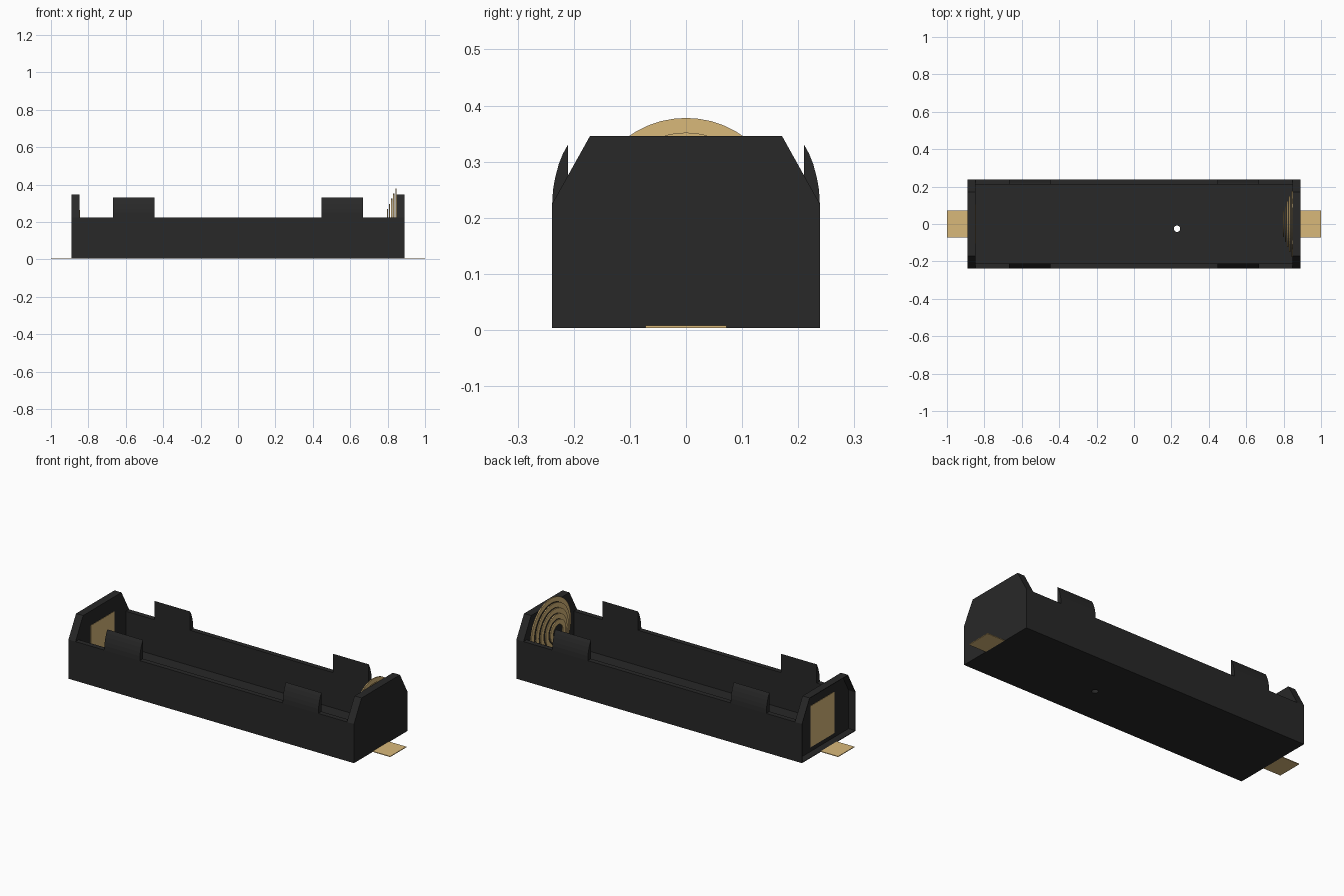
import bpy, bmesh, math

cube = bpy.data.objects.get("Cube")
if cube:
    bpy.data.objects.remove(cube, do_unlink=True)


def material(name, rgb, rough):
    m = bpy.data.materials.new(name)
    m.use_nodes = True
    m.diffuse_color = (*rgb, 1)
    b = m.node_tree.nodes["Principled BSDF"]
    b.inputs["Base Color"].default_value = (*rgb, 1)
    b.inputs["Roughness"].default_value = rough
    return m


BLACK = material("black plastic", (0.021, 0.021, 0.021), 0.6)
BRASS = material("brass metal", (0.69, 0.48, 0.195), 0.4)


def finish(name, bm, mat):
    bmesh.ops.recalc_face_normals(bm, faces=bm.faces)
    me = bpy.data.meshes.new(name)
    bm.to_mesh(me)
    bm.free()
    ob = bpy.data.objects.new(name, me)
    bpy.context.collection.objects.link(ob)
    me.materials.append(mat)
    return ob


def prism(name, profile, x0, x1, mat):
    """Extrude a closed (y, z) profile along x."""
    bm = bmesh.new()
    face = bm.faces.new([bm.verts.new((x0, y, z)) for y, z in profile])
    new = bmesh.ops.extrude_face_region(bm, geom=[face])["geom"]
    verts = [v for v in new if isinstance(v, bmesh.types.BMVert)]
    bmesh.ops.translate(bm, verts=verts, vec=(x1 - x0, 0, 0))
    return finish(name, bm, mat)


def box(name, x0, x1, y0, y1, z0, z1, mat):
    return prism(name, [(y0, z0), (y1, z0), (y1, z1), (y0, z1)], x0, x1, mat)


def circle(r, z, n=48):
    return [(r * math.cos(2 * math.pi * i / n), z + r * math.sin(2 * math.pi * i / n))
            for i in range(n)]


def cut(target, cutter):
    mod = target.modifiers.new("cut", "BOOLEAN")
    mod.object = cutter
    mod.operation = "DIFFERENCE"
    mod.solver = "EXACT"
    cutter.hide_render = True
    cutter.hide_viewport = True
    cutter.display_type = "WIRE"


L, W = 0.891, 0.2385             # half length and half width of the tray
X = 0.847                        # inner face of the end walls
BASE, RIM, TOP = 0.004, 0.225, 0.346

# One-piece tray with chamfered shoulders at both ends
end = [(-W, BASE), (W, BASE), (W, RIM), (0.171, TOP), (-0.171, TOP), (-W, RIM)]
tray = prism("tray", end, -L, L, BLACK)
cut(tray, box("rim_cutter", -X, X, -0.5, 0.5, RIM, 0.5, BLACK))
cut(tray, box("cavity_cutter", -X, X, -0.21, 0.21, 0.026, 0.4, BLACK))

# Small round hole in the floor
bm = bmesh.new()
bmesh.ops.create_cone(bm, cap_ends=True, segments=24, radius1=0.017, radius2=0.017, depth=0.2)
bmesh.ops.translate(bm, verts=bm.verts, vec=(0.23, -0.025, 0.02))
cut(tray, finish("floor_hole_cutter", bm, BLACK))

# Hollow outer side of the right end wall, leaving a thin lip
hollow = [(y * 0.985, 0.18 + (z - 0.18) * 0.98) for y, z in end]
cut(tray, prism("hollow_cutter", hollow, -L - 0.05, -X - 0.003, BLACK))

# Curved retaining clips on the side walls
clip = [(0.21, RIM), (W, RIM), (0.237, 0.25), (0.2335, 0.27),
        (0.227, 0.295), (0.219, 0.315), (0.21, 0.331)]
for side, s in (("front", -1), ("back", 1)):
    for name, x0, x1 in (("right", -0.668, -0.446), ("left", 0.446, 0.668)):
        prism(f"{side}_{name}_clip", [(s * y, z) for y, z in clip], x0, x1, BLACK)

# Flat contact plate, seen on both faces of its wall
box("flat_contact", -X - 0.005, -X + 0.002, -0.105, 0.105, 0.032, 0.265, BRASS)

# Solder tabs
box("left_tab", L, 1.0, -0.072, 0.072, BASE, 0.008, BRASS)
box("right_tab", -1.0, -L, -0.072, 0.072, BASE, 0.008, BRASS)


# Conical spring built as stepped flat rings
def ring(name, x, r_in, r_out, z, thick):
    bm = bmesh.new()
    n = 48
    loops = [[bm.verts.new((px, y, h)) for y, h in circle(r, z, n)]
             for px, r in ((x, r_in), (x, r_out), (x + thick, r_out), (x + thick, r_in))]
    for k in range(4):
        a, b = loops[k], loops[(k + 1) % 4]
        for i in range(n):
            j = (i + 1) % n
            bm.faces.new((a[i], a[j], b[j], b[i]))
    return finish(name, bm, BRASS)


for i in range(5):
    outer = 0.177 - 0.027 * i
    ring(f"spring_ring_{i + 1}", 0.841 - 0.011 * i, outer - 0.027, outer, 0.201, 0.006)
